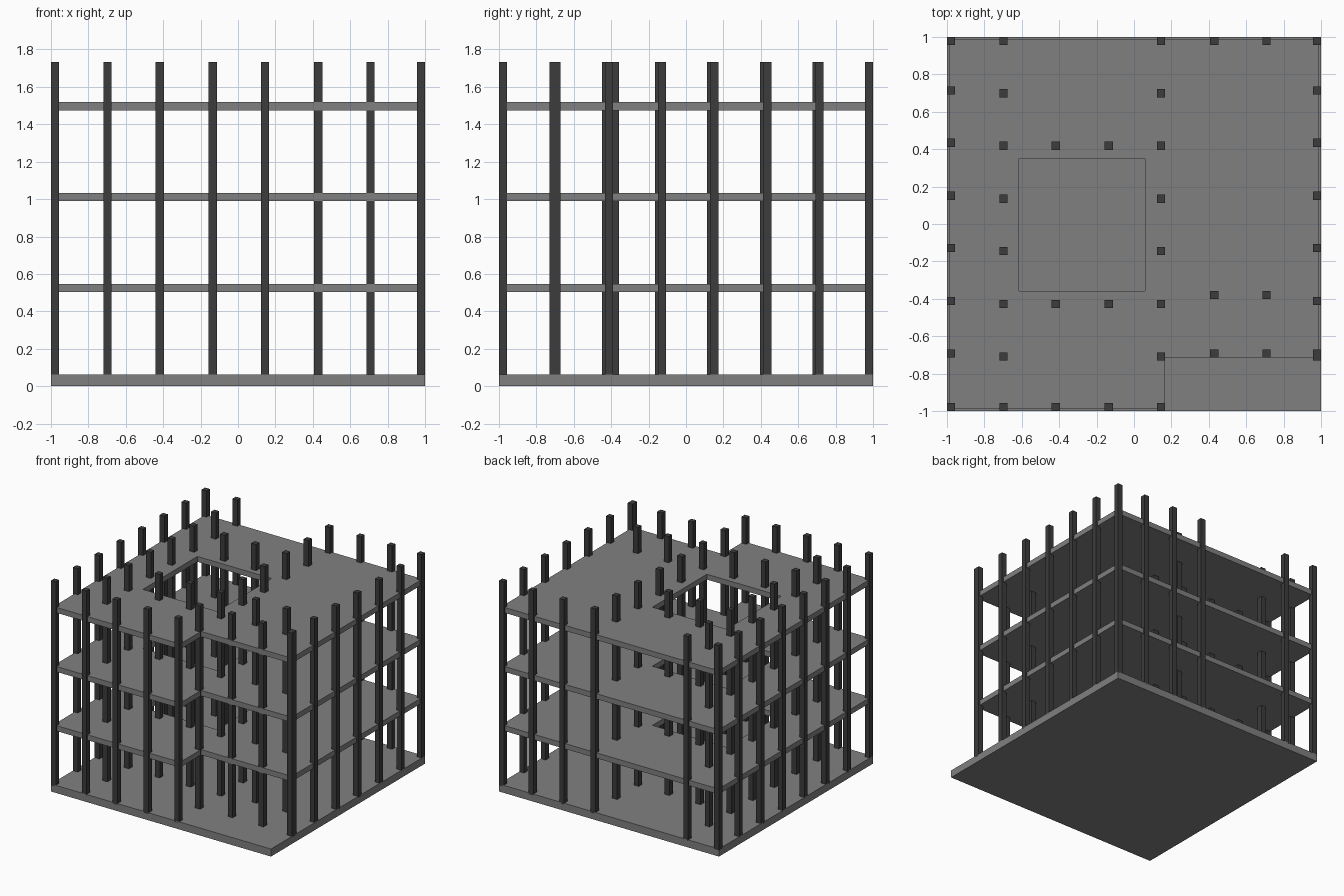
import bpy, bmesh

if "Cube" in bpy.data.objects:
    bpy.data.objects.remove(bpy.data.objects["Cube"])

def material(name, v):
    m = bpy.data.materials.new(name)
    m.diffuse_color = (v, v, v, 1)
    m.use_nodes = True
    m.node_tree.nodes["Principled BSDF"].inputs["Base Color"].default_value = m.diffuse_color
    return m

concrete = material("grey_concrete", 0.216)
steel = material("dark_column", 0.045)

def finish(name, bm, mat):
    bmesh.ops.recalc_face_normals(bm, faces=bm.faces)
    me = bpy.data.meshes.new(name)
    bm.to_mesh(me)
    bm.free()
    me.materials.append(mat)
    ob = bpy.data.objects.new(name, me)
    bpy.context.collection.objects.link(ob)

def box(name, x0, x1, y0, y1, z0, z1, mat):
    bm = bmesh.new()
    vs = bmesh.ops.create_cube(bm, size=1)["verts"]
    for v in vs:
        v.co.x = x0 if v.co.x < 0 else x1
        v.co.y = y0 if v.co.y < 0 else y1
        v.co.z = z0 if v.co.z < 0 else z1
    finish(name, bm, mat)

# ground slab
box("ground_slab", -1, 1, -1, 1, 0, 0.062, concrete)

# floors: grid of cells, leaving out the stairwell and the front right corner
E = 0.987
xs = [-E, -0.615, 0.06, 0.165, E]
ys = [-E, -0.715, -0.357, 0.351, E]
left_out = {(1, 2), (3, 0)}

def floor(name, z0, z1):
    bm = bmesh.new()
    grid = [[bm.verts.new((x, y, z0)) for y in ys] for x in xs]
    for i in range(4):
        for j in range(4):
            if (i, j) not in left_out:
                bm.faces.new((grid[i][j], grid[i + 1][j], grid[i + 1][j + 1], grid[i][j + 1]))
    r = bmesh.ops.extrude_face_region(bm, geom=bm.faces[:], use_keep_orig=True)
    for g in r["geom"]:
        if isinstance(g, bmesh.types.BMVert):
            g.co.z = z1
    bmesh.ops.dissolve_limit(bm, angle_limit=0.01, verts=bm.verts[:], edges=bm.edges[:])
    finish(name, bm, concrete)

for n, z in enumerate((0.503, 0.989, 1.474)):
    floor(f"floor_{n + 1}", z, z + 0.044)

# columns, listed row by row from back to front
L, A, B, C, D, F, G, R = -0.978, -0.698, -0.418, -0.135, 0.144, 0.429, 0.709, 0.978
rows = [
    (0.978, (L, A, D, F, G, R)),
    (0.714, (L, R)), (0.699, (A, D)),
    (0.434, (L, R)), (0.418, (A, B, C, D)),
    (0.151, (L, R)), (0.135, (A, D)),
    (-0.129, (L, R)), (-0.145, (A, D)),
    (-0.38, (F, G)),
    (-0.411, (L, R)), (-0.428, (A, B, C, D)),
    (-0.692, (L, F, G, R)), (-0.708, (A, D, R)),
    (-0.978, (L, A, B, C, D)),
]
H = 0.022
for r, (y, row) in enumerate(rows):
    for c, x in enumerate(row):
        # tiny offset keeps the two overlapping columns from sharing faces
        h = H - 0.0005 if (x == R and y == -0.708) else H
        box(f"column_{r + 1}_{c + 1}", x - h, x + h, y - h, y + h, 0.05, 1.733, steel)
